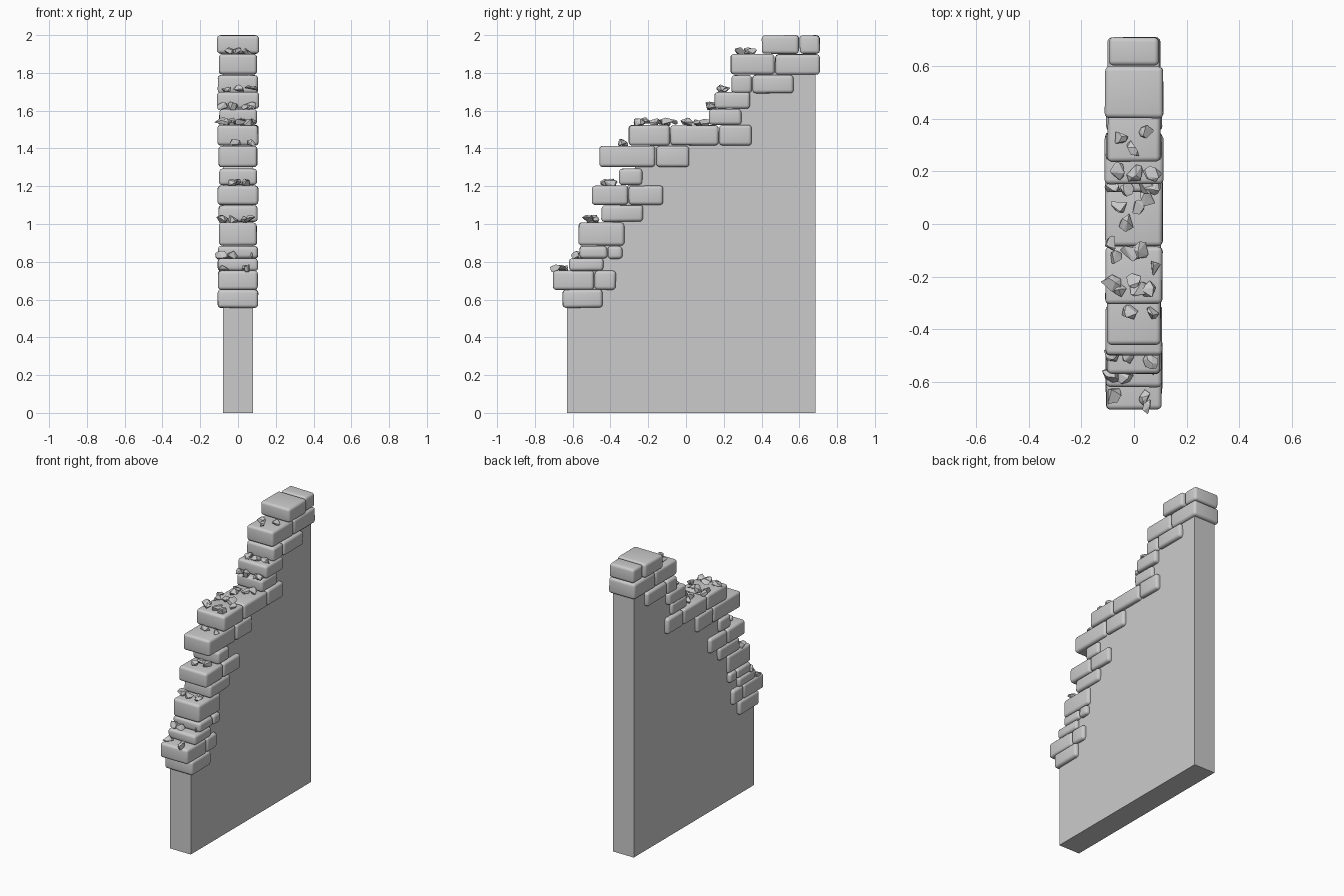
import bpy, bmesh, random
from mathutils import Vector, Matrix

if "Cube" in bpy.data.objects:
    bpy.data.objects.remove(bpy.data.objects["Cube"])

random.seed(7)


def finish(bm, name):
    bmesh.ops.recalc_face_normals(bm, faces=bm.faces)
    me = bpy.data.meshes.new(name)
    bm.to_mesh(me)
    bm.free()
    ob = bpy.data.objects.new(name, me)
    bpy.context.collection.objects.link(ob)
    return ob


# Plain wall slab, with its broken edge hidden inside the bricks
outline = [(-.63, 0), (.685, 0), (.685, 1.86), (.42, 1.86), (.32, 1.74), (.24, 1.6),
           (.2, 1.49), (-.14, 1.47), (-.25, 1.35), (-.29, 1.25), (-.34, 1.12),
           (-.38, 1.02), (-.46, .93), (-.5, .8), (-.56, .7), (-.63, .62)]
bm = bmesh.new()
face = bm.faces.new([bm.verts.new((-.08, y, z)) for y, z in outline])
side = bmesh.ops.extrude_face_region(bm, geom=[face])
bmesh.ops.translate(bm, vec=(.16, 0, 0),
                    verts=[v for v in side["geom"] if isinstance(v, bmesh.types.BMVert)])
finish(bm, "wall_slab")


def brick(name, y0, y1, z0, z1, half):
    """Rounded, slightly worn block running through the wall."""
    bm = bmesh.new()
    size = Vector((2 * half, y1 - y0, z1 - z0))
    centre = Vector((0, (y0 + y1) / 2, (z0 + z1) / 2))
    bmesh.ops.create_cube(bm, size=1)
    for v in bm.verts:
        worn = Vector([1 - random.uniform(0, .007) / s for s in size])
        v.co = centre + v.co * size * worn
    ob = finish(bm, name)
    bev = ob.modifiers.new("rounding", "BEVEL")
    bev.width = .018
    bev.segments = 4
    bev.limit_method = 'NONE'
    bev.harden_normals = False
    for p in ob.data.polygons:
        p.use_smooth = True


# Courses: bottom, top, half width, joints along y
courses = [
    (.555, .655, .108, [-.655, -.44]),
    (.65, .755, .107, [-.705, -.485, -.37]),
    (.75, .82, .108, [-.62, -.435]),
    (.815, .885, .107, [-.565, -.415, -.335]),
    (.885, 1.01, .102, [-.57, -.325]),
    (1.01, 1.10, .105, [-.45, -.225]),
    (1.10, 1.205, .11, [-.50, -.305, -.12]),
    (1.205, 1.295, .102, [-.355, -.23]),
    (1.30, 1.415, .104, [-.46, -.16, .02]),
    (1.415, 1.525, .11, [-.305, -.085, .175, .35]),
    (1.525, 1.61, .102, [.12, .295]),
    (1.61, 1.70, .113, [.15, .34]),
    (1.69, 1.79, .108, [.24, .35, .57]),
    (1.79, 1.90, .102, [.235, .47, .71]),
    (1.90, 2.0, .112, [.40, .60, .71]),
]
for i, (z0, z1, half, joints) in enumerate(courses):
    for j, (y0, y1) in enumerate(zip(joints, joints[1:])):
        h = .097 if (i == 14 and j == 1) else half
        brick(f"brick_{i + 1}_{j + 1}", y0, y1, z0, z1, h)

# Loose rubble: ledge height and the (x, y) of each stone
rubble = [
    (.75, [(-.08, -.65), (.045, -.66), (.055, -.69)]),
    (.82, [(-.085, -.57), (-.03, -.585), (.06, -.55)]),
    (1.01, [(-.085, -.49), (-.03, -.5), (.04, -.48), (.065, -.52)]),
    (1.205, [(-.03, -.43), (.05, -.4), (-.01, -.39)]),
    (1.415, [(-.015, -.335), (.07, -.34)]),
    (1.525, [(-.085, -.225), (-.055, -.245), (0, -.215), (.02, -.25), (.055, -.255),
             (.07, -.165), (-.07, -.125), (-.015, -.11), (.025, -.1), (-.085, -.075),
             (-.03, .005), (-.055, .07), (.015, .065), (.05, .095)]),
    (1.61, [(-.085, .13), (-.03, .13), (.04, .14), (.07, .14)]),
    (1.70, [(-.06, .2), (.005, .19), (.07, .19)]),
    (1.90, [(-.05, .33), (.05, .35), (0, .285)]),
]
for i, (z, spots) in enumerate(rubble):
    bm = bmesh.new()
    for x, y in spots:
        # Each stone is the faceted hull of a few scattered points
        r = random.uniform(.024, .034)
        turn = Matrix.Rotation(random.uniform(0, 6.28), 3, 'Z')
        pts = []
        for k in range(11):
            d = Vector([random.gauss(0, 1) for _ in range(3)]).normalized()
            d = turn @ Vector((d.x * r, d.y * r * 1.25, d.z * r * .8))
            pts.append(bm.verts.new(Vector((x, y, z + .014)) + d))
        hull = bmesh.ops.convex_hull(bm, input=pts)
        bmesh.ops.delete(bm, context='VERTS', geom=[
            g for g in set(hull["geom_interior"] + hull["geom_unused"])
            if isinstance(g, bmesh.types.BMVert)])
    finish(bm, f"rubble_{i + 1}")
